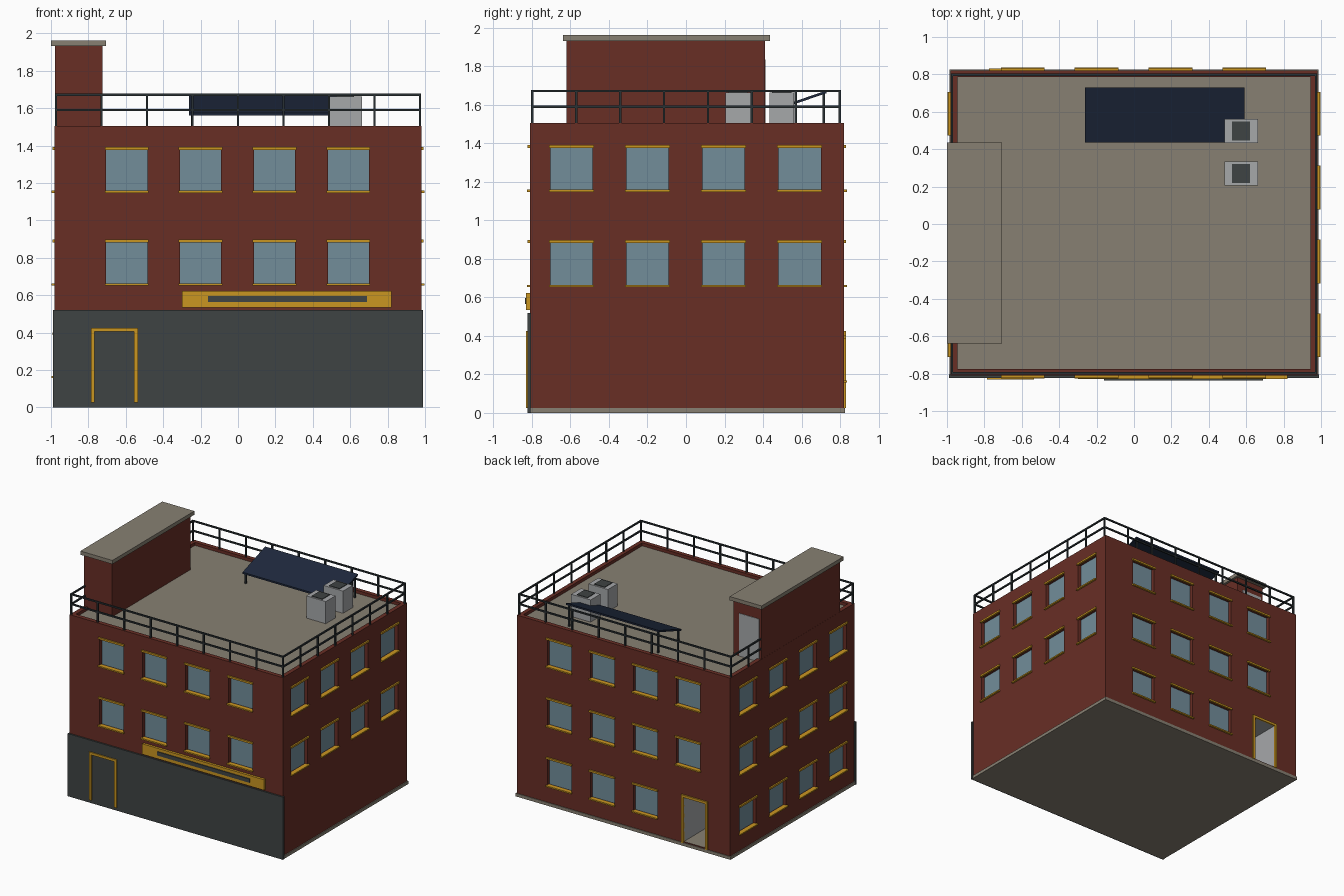
import bpy
import bmesh

old = bpy.data.objects.get("Cube")
if old:
    bpy.data.objects.remove(old, do_unlink=True)


def material(name, rgb):
    linear = [(c / 255 / 12.92) if c < 11 else ((c / 255 + 0.055) / 1.055) ** 2.4 for c in rgb]
    m = bpy.data.materials.new(name)
    m.use_nodes = True
    m.diffuse_color = (*linear, 1)
    m.node_tree.nodes["Principled BSDF"].inputs["Base Color"].default_value = (*linear, 1)
    return m


brick = material("brick red", (104, 46, 37))
stone = material("beige concrete", (135, 128, 114))
glass = material("window blue grey", (114, 141, 154))
gold = material("gold trim", (202, 150, 33))
slate = material("dark slate", (62, 67, 67))
pale = material("pale grey", (166, 168, 170))
solar = material("solar navy", (30, 40, 60))
iron = material("railing dark", (42, 49, 52))


def boxes(name, spans, *mats):
    """One object made of boxes, each given as two opposite corners."""
    bm = bmesh.new()
    for a, b in spans:
        verts = bmesh.ops.create_cube(bm, size=1)["verts"]
        for v in verts:
            for k in range(3):
                v.co[k] = (a[k] + b[k]) / 2 + v.co[k] * abs(b[k] - a[k])
    mesh = bpy.data.meshes.new(name)
    bm.to_mesh(mesh)
    bm.free()
    for m in mats:
        mesh.materials.append(m)
    obj = bpy.data.objects.new(name, mesh)
    bpy.context.collection.objects.link(obj)
    return obj


# Building dimensions
WX, FRONT, BACK = 0.98, -0.81, 0.82
TOP, ROOF, RECESS = 1.505, 1.48, 0.03


def on_wall(side, u, out, z):
    """Point on a wall: u along it, out away from it."""
    return {"front": (u, FRONT - out, z), "back": (u, BACK + out, z),
            "right": (WX + out, u, z), "left": (-WX - out, u, z)}[side]


def wall_box(side, u0, u1, out0, out1, z0, z1):
    return on_wall(side, u0, out0, z0), on_wall(side, u1, out1, z1)


# Window layout: columns on each wall, floors by wall
columns = (-0.595, -0.2, 0.195, 0.59)
floors = (0.165, 0.66, 1.155)
windows = []
for side in ("front", "back", "right", "left"):
    for z in floors:
        for u in columns:
            ground = z == floors[0]
            if ground and (side in ("front", "right") or (side == "back" and u == columns[0])):
                continue
            windows.append((side, u, z))

cuts = [wall_box(s, u - 0.11, u + 0.11, -RECESS, 0.05, z, z + 0.228) for s, u, z in windows]
cuts.append(((-0.945, -0.775, ROOF), (0.945, 0.785, 1.6)))
cuts.append(wall_box("back", -0.755, -0.555, -0.4, 0.05, 0.035, 0.405))

# Walls with window recesses, doorway and roof well cut out
walls = boxes("walls", [((-WX, FRONT, 0.015), (WX, BACK, TOP))], brick, stone, glass, pale)
cutter = boxes("wall_cutter", cuts)
cutter.hide_render = True
mod = walls.modifiers.new("openings", "BOOLEAN")
mod.operation, mod.solver, mod.object = "DIFFERENCE", "EXACT", cutter
depsgraph = bpy.context.evaluated_depsgraph_get()
cut_mesh = bpy.data.meshes.new_from_object(walls.evaluated_get(depsgraph))
walls.modifiers.clear()
walls.data = cut_mesh
bpy.data.objects.remove(cutter, do_unlink=True)


def near(a, b):
    return abs(a - b) < 0.002


# Colour glass, roof floor and doorway by where the faces lie
for f in cut_mesh.polygons:
    c, n = f.center, f.normal
    f.material_index = 0
    if n.z > 0.9 and near(c.z, ROOF):
        f.material_index = 1
    elif -0.76 < c.x < -0.55 and 0.41 < c.y < 0.7 and 0.03 < c.z < 0.41:
        f.material_index = 1 if n.z > 0.9 else 3
    elif near(c.y, BACK - 0.4) and c.z < 0.41 and abs(n.y) > 0.9:
        f.material_index = 3
    elif abs(n.x) > 0.9 and near(abs(c.x), WX - RECESS):
        f.material_index = 2
    elif abs(n.y) > 0.9 and (near(c.y, BACK - RECESS) or near(c.y, FRONT + RECESS)):
        f.material_index = 2

# Window lintels and sills
boxes("window_lintels", [wall_box(s, u - 0.117, u + 0.117, -0.005, 0.012, z + 0.222, z + 0.237)
                         for s, u, z in windows], gold)
boxes("window_sills", [wall_box(s, u - 0.117, u + 0.117, -0.02, 0.016, z - 0.007, z + 0.004)
                       for s, u, z in windows], gold)

# Ground slab and shop front
boxes("ground_slab", [((-0.987, -0.815, 0), (0.987, 0.826, 0.026))], stone)
boxes("shop_front", [((-0.99, -0.823, 0), (0.99, -0.805, 0.52))], slate)
boxes("sign_board", [wall_box("front", -0.3, 0.82, -0.005, 0.02, 0.535, 0.622)], gold)
boxes("sign_strip", [wall_box("front", -0.16, 0.69, 0.015, 0.027, 0.565, 0.597)], slate)


def door_frame(name, side, u0, u1, out0, out1):
    boxes(name, [wall_box(side, u0, u0 + 0.02, out0, out1, 0.026, 0.425),
                 wall_box(side, u1 - 0.02, u1, out0, out1, 0.026, 0.425),
                 wall_box(side, u0 + 0.02, u1 - 0.02, out0, out1, 0.405, 0.425)], gold)


door_frame("front_door_frame", "front", -0.787, -0.535, 0.01, 0.022)
door_frame("back_door_frame", "back", -0.775, -0.535, -0.01, 0.012)

# Roof stair tower
boxes("stair_tower", [((-0.979, -0.62, 1.47), (-0.725, 0.41, 1.94))], brick)
boxes("tower_cap", [((-1.0, -0.64, 1.932), (-0.706, 0.435, 1.963))], stone)
boxes("tower_door", [((-0.962, 0.405, ROOF), (-0.777, 0.414, 1.835))], pale)

# Railing around the roof edge, broken by the tower
RX, RY, T = 0.973, 0.798, 0.006
rails = []
for z in (1.59, 1.672):
    for y in (-RY, RY):
        rails.append(((-RX, y - T, z - T), (RX, y + T, z + T)))
    for x, y0, y1 in ((RX, -RY, RY), (-RX, -RY, -0.62), (-RX, 0.41, RY)):
        rails.append(((x - T, y0, z - T), (x + T, y1, z + T)))
posts = [(-RX + 2 * RX * i / 8, y) for i in range(9) for y in (-RY, RY)]
for i in range(1, 7):
    y = -RY + 2 * RY * i / 7
    posts += [(RX, y)] + ([] if -0.62 < y < 0.41 else [(-RX, y)])
rails += [((x - T, y - T, TOP - 0.01), (x + T, y + T, 1.677)) for x, y in posts]
boxes("roof_railing", rails, iron)

# Tilted solar panel on four legs
panel = boxes("solar_panel", [((-0.262, 0.435, 0), (0.59, 0.73, 0.014))], solar)
for v in panel.data.vertices:
    v.co.z += 1.56 + (v.co.y - 0.435) * 0.34
boxes("panel_legs", [((x - 0.007, y - 0.007, ROOF), (x + 0.007, y + 0.007, h))
                     for x in (-0.245, 0.573) for y, h in ((0.45, 1.57), (0.715, 1.66))], iron)

# Roof air units with dark fan grilles
for number, y in enumerate((0.27, 0.497), 1):
    boxes(f"air_unit_{number}", [((0.484, y - 0.064, ROOF), (0.662, y + 0.064, 1.664))], pale)
    boxes(f"air_grille_{number}", [((0.523, y - 0.05, 1.66), (0.62, y + 0.05, 1.669))], slate)
